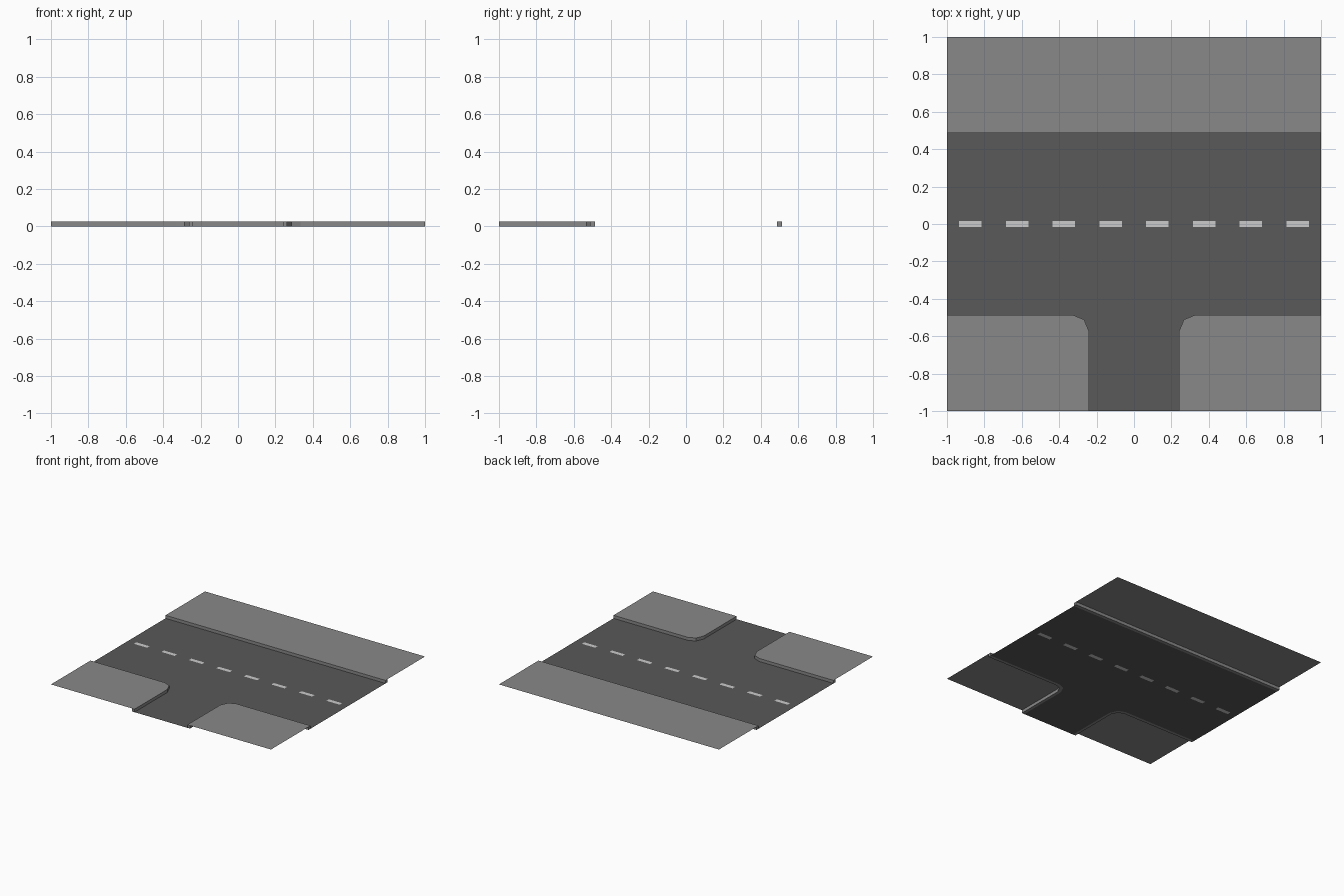
import bpy, bmesh

if "Cube" in bpy.data.objects:
    bpy.data.objects.remove(bpy.data.objects["Cube"])

CURB_H = 0.025
INNER, OUTER = 0.487, 0.513


def material(name, v):
    m = bpy.data.materials.new(name)
    m.diffuse_color = (v, v, v, 1)
    m.use_nodes = True
    m.node_tree.nodes["Principled BSDF"].inputs["Base Color"].default_value = m.diffuse_color
    return m


ASPHALT = material("asphalt grey", 0.10)
PAVING = material("paving grey", 0.25)
PAINT = material("road paint white", 0.60)


def finish(name, bm, *mats):
    me = bpy.data.meshes.new(name)
    bm.to_mesh(me)
    bm.free()
    for m in mats:
        me.materials.append(m)
    ob = bpy.data.objects.new(name, me)
    bpy.context.collection.objects.link(ob)
    return ob


def flat(bm, pts, z):
    """Flat upward-facing polygon."""
    f = bm.faces.new([bm.verts.new((x, y, z)) for x, y in pts])
    f.normal_update()
    if f.normal.z < 0:
        f.normal_flip()
    return f


def slab(name, pts, z, mat):
    bm = bmesh.new()
    flat(bm, pts, z)
    return finish(name, bm, mat)


def curb(name, inner, outer):
    """Solid strip of rectangular section between two matching paths."""
    bm = bmesh.new()
    rings = []
    for (ax, ay), (bx, by) in zip(inner, outer):
        rings.append([bm.verts.new(p) for p in (
            (ax, ay, 0), (ax, ay, CURB_H), (bx, by, CURB_H), (bx, by, 0))])
    for r, s in zip(rings, rings[1:]):
        for i in range(4):
            j = (i + 1) % 4
            bm.faces.new((r[i], r[j], s[j], s[i]))
    bm.faces.new(rings[0])
    bm.faces.new(rings[-1])
    bmesh.ops.recalc_face_normals(bm, faces=bm.faces)
    return finish(name, bm, PAVING)


# Main road, cut into a grid so the centre dashes are faces of it
xs = [-1.0]
for i in range(8):
    c = -0.875 + 0.25 * i
    xs += [c - 0.06, c + 0.06]
xs.append(1.0)
ys = [-INNER, -0.016, 0.016, INNER]
bm = bmesh.new()
for j in range(3):
    for i in range(len(xs) - 1):
        f = flat(bm, [(xs[i], ys[j]), (xs[i + 1], ys[j]),
                      (xs[i + 1], ys[j + 1]), (xs[i], ys[j + 1])], 0)
        f.material_index = 1 if j == 1 and i % 2 == 1 else 0
bmesh.ops.remove_doubles(bm, verts=bm.verts, dist=1e-5)
finish("main_road", bm, ASPHALT, PAINT)

# Corner paths for the right-hand side, mirrored for the left
inner = [(1, -INNER), (0.325, -INNER), (0.267, -0.511), (0.24, -0.575), (0.24, -1)]
outer = [(1, -OUTER), (0.335, -OUTER), (0.287, -0.531), (0.263, -0.583), (0.263, -1)]


def mirror(path, s):
    return [(s * x, y) for x, y in path]


# Side road with flared mouth
slab("side_road", inner[1:] + mirror(inner[1:], -1)[::-1], 0, ASPHALT)

# Front corner curbs and pavements
for side, s in (("left", -1), ("right", 1)):
    curb(side + "_corner_curb", mirror(inner, s), mirror(outer, s))
    slab(side + "_pavement", mirror(outer + [(1, -1)], s), CURB_H, PAVING)

# Straight back curb and pavement
curb("back_curb", [(-1, INNER), (1, INNER)], [(-1, OUTER), (1, OUTER)])
slab("back_pavement", [(-1, OUTER), (1, OUTER), (1, 1), (-1, 1)], CURB_H, PAVING)
